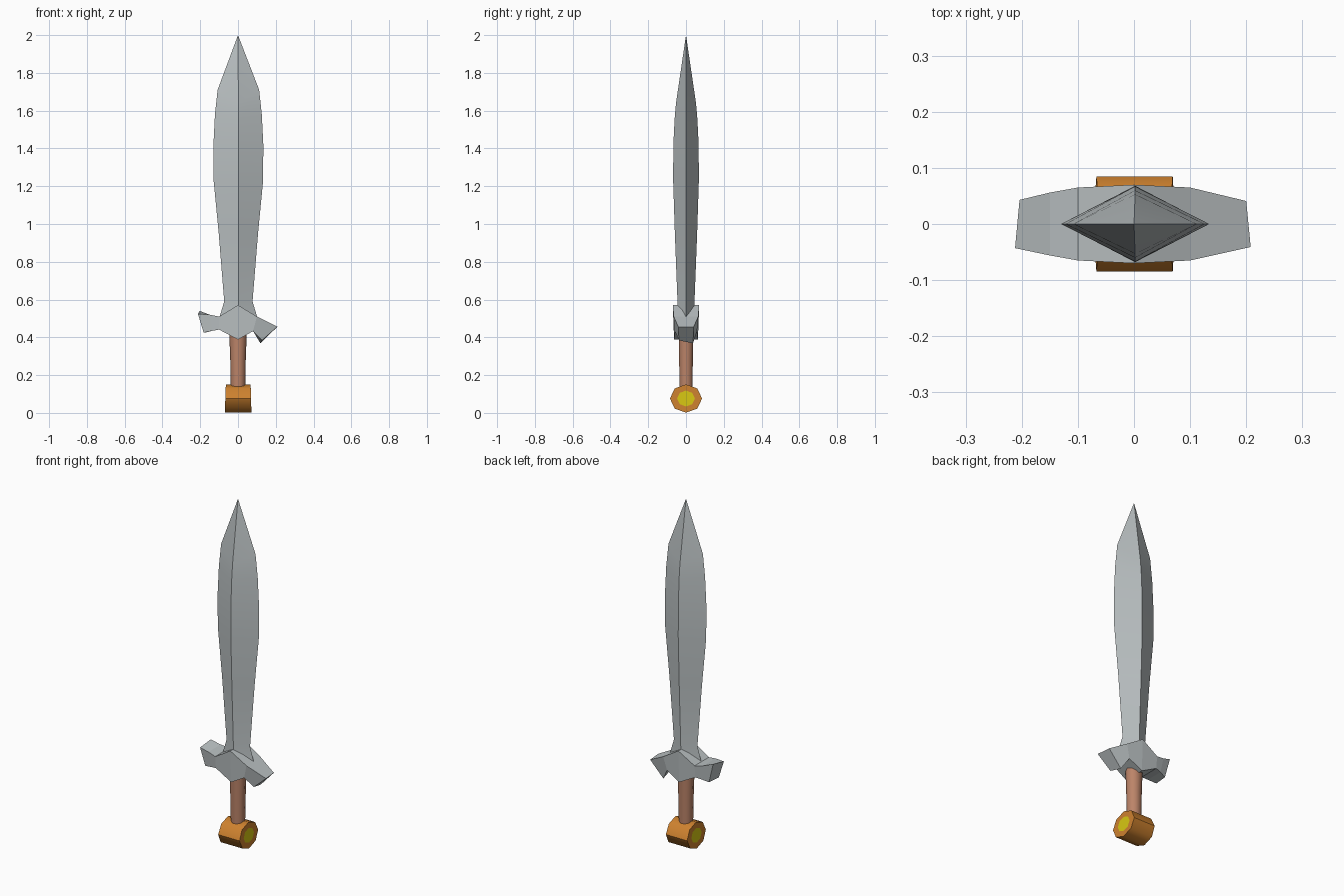
import bpy, bmesh, math

cube = bpy.data.objects.get("Cube")
if cube:
    bpy.data.objects.remove(cube, do_unlink=True)


def material(name, rgb):
    mat = bpy.data.materials.new(name)
    mat.use_nodes = True
    mat.diffuse_color = (*rgb, 1)
    mat.node_tree.nodes["Principled BSDF"].inputs["Base Color"].default_value = (*rgb, 1)
    return mat


steel = material("steel", (0.50, 0.54, 0.55))
leather = material("brown leather", (0.50, 0.23, 0.14))
bronze = material("orange bronze", (0.61, 0.22, 0.028))
gem = material("yellow inlay", (0.68, 0.57, 0.006))


def loft(name, rings, mats, smooth=None):
    """Skin a list of equal-length rings of points and cap both ends."""
    bm = bmesh.new()
    loops = [[bm.verts.new(p) for p in ring] for ring in rings]
    n = len(loops[0])
    for a, b in zip(loops, loops[1:]):
        for i in range(n):
            j = (i + 1) % n
            bm.faces.new((a[i], a[j], b[j], b[i]))
    bm.faces.new(loops[0][::-1])
    bm.faces.new(loops[-1])
    bmesh.ops.remove_doubles(bm, verts=bm.verts, dist=1e-5)
    bmesh.ops.recalc_face_normals(bm, faces=bm.faces)
    mesh = bpy.data.meshes.new(name)
    bm.to_mesh(mesh)
    bm.free()
    for mat in mats:
        mesh.materials.append(mat)
    obj = bpy.data.objects.new(name, mesh)
    bpy.context.collection.objects.link(obj)
    if smooth:
        bpy.ops.object.select_all(action="DESELECT")
        obj.select_set(True)
        bpy.context.view_layer.objects.active = obj
        bpy.ops.object.shade_smooth_by_angle(angle=math.radians(smooth))
    return obj


# Blade: diamond sections given as edge height, ridge height, half width, half depth
sections = [(0.49, 0.49, 0.105, 0.044), (0.59, 0.59, 0.075, 0.045),
            (0.95, 0.95, 0.104, 0.059), (1.23, 1.23, 0.131, 0.068),
            (1.42, 1.42, 0.132, 0.067), (1.58, 1.56, 0.124, 0.060),
            (1.71, 1.64, 0.110, 0.053)]
mid = 0.002
rings = [[(mid + w, 0, ze), (mid, d, zr), (mid - w, 0, ze), (mid, -d, zr)]
         for ze, zr, w, d in sections]
rings.append([(0, 0, 2)] * 4)
loft("blade", rings, [steel], smooth=12)

# Guard: stations across x as top x, top z, bottom x, bottom z, half depth
stations = [(-0.212, 0.532, -0.182, 0.425, 0.043), (-0.15, 0.520, -0.135, 0.435, 0.056),
            (-0.10, 0.510, -0.10, 0.441, 0.065), (0, 0.571, 0, 0.388, 0.070),
            (0.10, 0.510, 0.08, 0.433, 0.065), (0.208, 0.456, 0.127, 0.376, 0.041)]
rings = []
for xt, zt, xb, zb, d in stations:
    lean = 0.008 if abs(xt) > 0.2 else 0
    t = math.copysign(lean, xt)
    low = d * 0.9
    rings.append([(xt, -d, zt - (lean if xt < 0 else 0)), (xt - t, d, zt + (lean if xt < 0 else 0)),
                  (xb - t, low, zb - (lean if xt > 0 else 0)), (xb, -low, zb + (lean if xt > 0 else 0))])
loft("guard", rings, [steel])


# Grip: slightly tapered round handle
def circle(z, rx, ry, n=10):
    return [(rx * math.cos(math.tau * i / n), ry * math.sin(math.tau * i / n), z) for i in range(n)]


loft("grip", [circle(0.12, 0.038, 0.036), circle(0.28, 0.041, 0.038), circle(0.47, 0.048, 0.042)],
     [leather], smooth=50)


# Pommel: eight-sided barrel lying across x, with a coloured inlay on each end
def octagon(x, ry, rz, flare=0.0):
    pts = []
    for i in range(8):
        a = math.tau * i / 8
        pts.append((x * (1 - flare * math.sin(a)), ry * math.cos(a), 0.076 + rz * math.sin(a)))
    return pts


pommel = loft("pommel", [octagon(-0.067, 0.047, 0.042, 0.02), octagon(-0.067, 0.085, 0.075, 0.04),
                         octagon(0.069, 0.085, 0.075, 0.03), octagon(0.069, 0.047, 0.042, 0.015)],
              [bronze, gem], smooth=50)
for face in pommel.data.polygons:
    if len(face.vertices) == 8:
        face.material_index = 1
